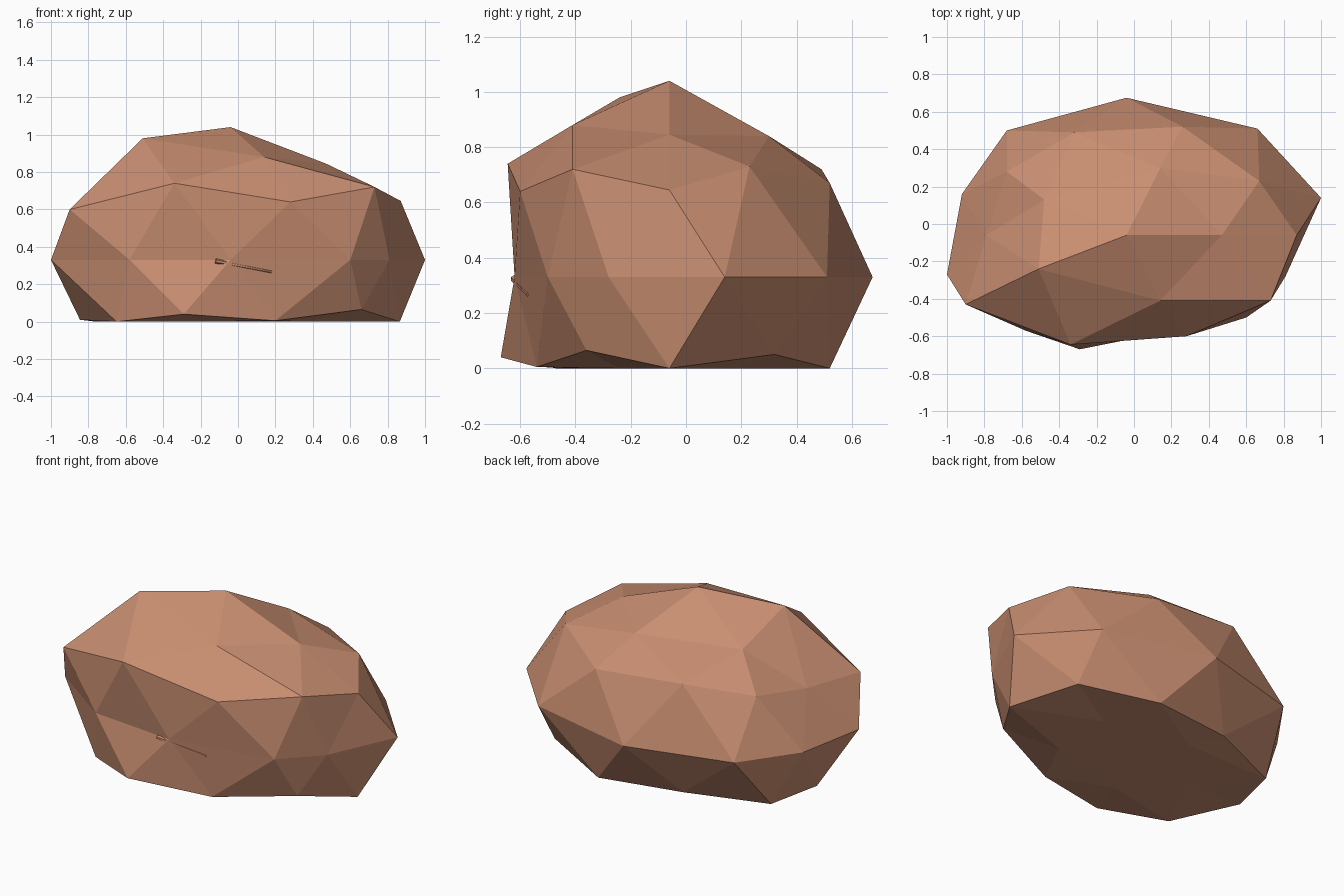
import bpy
import bmesh
import math
from mathutils import Vector

default_cube = bpy.data.objects.get("Cube")
if default_cube:
    bpy.data.objects.remove(default_cube, do_unlink=True)


def make_material(name, colour):
    material = bpy.data.materials.new(name)
    material.use_nodes = True
    material.diffuse_color = colour
    material.node_tree.nodes["Principled BSDF"].inputs["Base Color"].default_value = colour
    return material


def finish_object(name, bm, material):
    """Turn a bmesh into a flat shaded object with one colour."""
    bmesh.ops.recalc_face_normals(bm, faces=bm.faces)
    mesh = bpy.data.meshes.new(name)
    bm.to_mesh(mesh)
    bm.free()
    mesh.materials.append(material)
    obj = bpy.data.objects.new(name, mesh)
    bpy.context.scene.collection.objects.link(obj)
    return obj


def ring_order(vert):
    """Order vertices by height ring, then counterclockwise around the ring."""
    angle = round(math.degrees(math.atan2(vert.co.y, vert.co.x))) % 360
    return round(vert.co.z, 2), angle


clay_brown = make_material("clay_brown", (0.58, 0.27, 0.165, 1))

# Corner rings of the boulder, each counterclockwise starting at +x
base_pole = [(-.04, -.06, 0)]
base_inner = [(.35, .16, 0), (-.18, .26, 0), (-.46, -.07, 0), (-.18, -.38, 0), (.35, -.24, 0)]
base_edge = [(.865, -.06, 0), (.24, .52, 0), (-.76, .25, 0), (-.65, -.47, 0), (.2, -.54, .005)]
base_corners = [(.68, .32, .05), (-.29, .44, .02), (-.845, -.08, .01),
                (-.29, -.67, .04), (.66, -.36, .065)]
waist = [(1, .14, .33), (.66, .51, .33), (-.04, .675, .33), (-.68, .5, .33), (-.92, .16, .33),
         (-1, -.27, .33), (-.58, -.57, .33), (-.04, -.62, .33), (.6, -.5, .33), (.81, -.28, .33)]
shoulder = [(.87, -.06, .645), (.26, .52, .67), (-.68, .28, .66), (-.9, -.43, .6), (.28, -.6, .64)]
shoulder_edge = [(.67, .23, .73), (-.32, .49, .72), (-.79, -.06, .61),
                 (-.34, -.645, .74), (.73, -.41, .72)]
crown = [(.47, -.06, .845), (.14, .3, .84), (-.48, .13, .84), (-.51, -.24, .98), (.14, -.41, .88)]
peak = [(-.04, -.06, 1.04)]
rings = [base_pole, base_inner, base_edge, base_corners, waist,
         shoulder, shoulder_edge, crown, peak]

# Boulder: a faceted sphere with its rings pulled into shape
bm = bmesh.new()
bmesh.ops.create_icosphere(bm, subdivisions=2, radius=1)
targets = [point for ring in rings for point in ring]
for vert, point in zip(sorted(bm.verts, key=ring_order), targets):
    vert.co = point
finish_object("boulder", bm, clay_brown)

# Thin tapered sliver lying across the front face
start = Vector((-.12, -.622, .324))
end = Vector((.18, -.572, .266))
direction = end - start
bm = bmesh.new()
bmesh.ops.create_cone(bm, cap_ends=True, segments=6, radius1=.013, radius2=.006,
                      depth=direction.length)
rotation = direction.to_track_quat("Z", "Y").to_matrix()
for vert in bm.verts:
    vert.co = rotation @ vert.co + (start + end) / 2
finish_object("front_sliver", bm, clay_brown)
